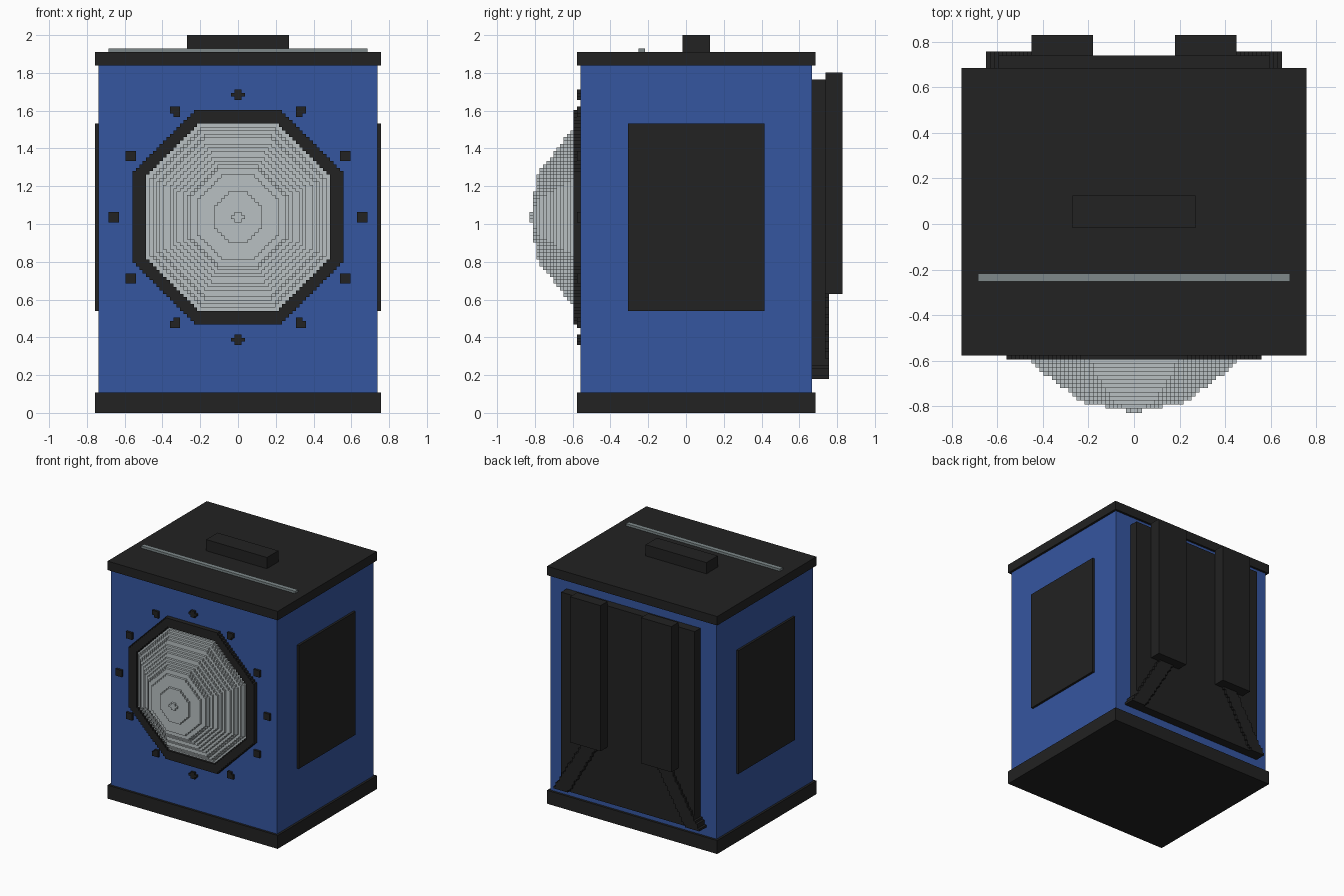
import bpy, bmesh, math

if "Cube" in bpy.data.objects:
    bpy.data.objects.remove(bpy.data.objects["Cube"])

V = 2 / 111          # block size: the model sits on a cubic block grid, 111 blocks tall
YC = 46              # grid row that falls on y = 0
CZ = 57              # grid layer of the lens centre


def material(name, r, g, b):
    m = bpy.data.materials.new(name)
    m.diffuse_color = (r, g, b, 1)
    m.use_nodes = True
    m.node_tree.nodes["Principled BSDF"].inputs["Base Color"].default_value = m.diffuse_color
    return m


BLUE = material("blue", 0.036, 0.093, 0.352)
BLACK = material("black", 0.016, 0.016, 0.016)
PALE = material("pale_grey", 0.48, 0.53, 0.54)
GREY = material("mid_grey", 0.21, 0.25, 0.255)


def add_object(name, bm, mat):
    me = bpy.data.meshes.new(name)
    bm.to_mesh(me)
    bm.free()
    me.materials.append(mat)
    bpy.context.collection.objects.link(bpy.data.objects.new(name, me))


def point(i, j, k):
    return (i * V, (j - YC) * V, k * V)


def box(name, xs, ys, zs, mat):
    """Box given by its grid limits."""
    bm = bmesh.new()
    bmesh.ops.create_cube(bm, size=1)
    for v in bm.verts:
        v.co = point(xs[v.co.x > 0], ys[v.co.y > 0], zs[v.co.z > 0])
    add_object(name, bm, mat)


def blocks(name, cells, mat):
    """Outer skin of a set of grid cells."""
    cells = set(cells)
    bm, verts = bmesh.new(), {}

    def vert(c):
        if c not in verts:
            verts[c] = bm.verts.new(point(*c))
        return verts[c]

    for c in cells:
        for axis in range(3):
            for side in (0, 1):
                near = list(c)
                near[axis] += 2 * side - 1
                if tuple(near) in cells:
                    continue
                a, b = (axis + 1) % 3, (axis + 2) % 3
                loop = []
                for da, db in ((0, 0), (1, 0), (1, 1), (0, 1)):
                    p = list(c)
                    p[axis] += side
                    p[a] += da
                    p[b] += db
                    loop.append(vert(tuple(p)))
                bm.faces.new(loop if side else loop[::-1])
    add_object(name, bm, mat)


def octagon_size(i, k):
    """Apothem of the lens-centred octagon passing through a cell centre."""
    x, z = abs(i + 0.5), abs(k - CZ)
    return max(x, z, (x + z) / math.sqrt(2))


# cabinet with its base and lid
box("cabinet", (-41, 41), (15, 83), (6, 102), BLUE)
box("base", (-42, 42), (14, 84), (0, 6), BLACK)
box("lid", (-42, 42), (14, 84), (102, 106), BLACK)
box("handle", (-15, 15), (45, 53), (106, 111), BLACK)
box("lid_strip", (-38, 38), (32, 34), (106, 107), GREY)

# side panels
box("side_panel_right", (41, 42), (29, 69), (30, 85), BLACK)
box("side_panel_left", (-42, -41), (29, 69), (30, 85), BLACK)

# octagonal lens frame and stepped dome
area = [(i, k) for i in range(-40, 40) for k in range(CZ - 40, CZ + 41)]
blocks("lens_frame", [(i, j, k) for i, k in area for j in (13, 14)
                      if 27.3 < octagon_size(i, k) <= 31.3], BLACK)
dome_radii = [1.6, 7, 12, 14, 15, 16.2, 17.8, 19, 20.3, 21.7, 23, 24, 25.2, 26.2, 27.3]
blocks("lens_dome", [(i, j, k) for i, k in area for j, r in enumerate(dome_radii)
                     if octagon_size(i, k) <= r], PALE)

# ring of twelve studs
centres = [(36.3 * math.cos(a * math.pi / 6), 36.3 * math.sin(a * math.pi / 6))
           for a in range(12)]
blocks("studs", [(i, 14, k) for i, k in area
                 if any(math.hypot(i + 0.5 - x, k - CZ - z) <= 1.6 for x, z in centres)],
       BLACK)

# back panel, two pillars and their splayed feet
box("back_panel", (-33, 33), (83, 87), (10, 98), BLACK)
for side, s in (("right", 1), ("left", -1)):
    box("back_pillar_" + side, sorted((10 * s, 25 * s)), (87, 92), (35, 100), BLACK)
    blocks("splayed_foot_" + side,
           [(i, j, k) for i in range(-40, 40) for j in range(83, 88) for k in range(10, 35)
            if abs((i + 0.5) * s - 17.5 - (34.5 - k) * 0.6) < 3.6], BLACK)
